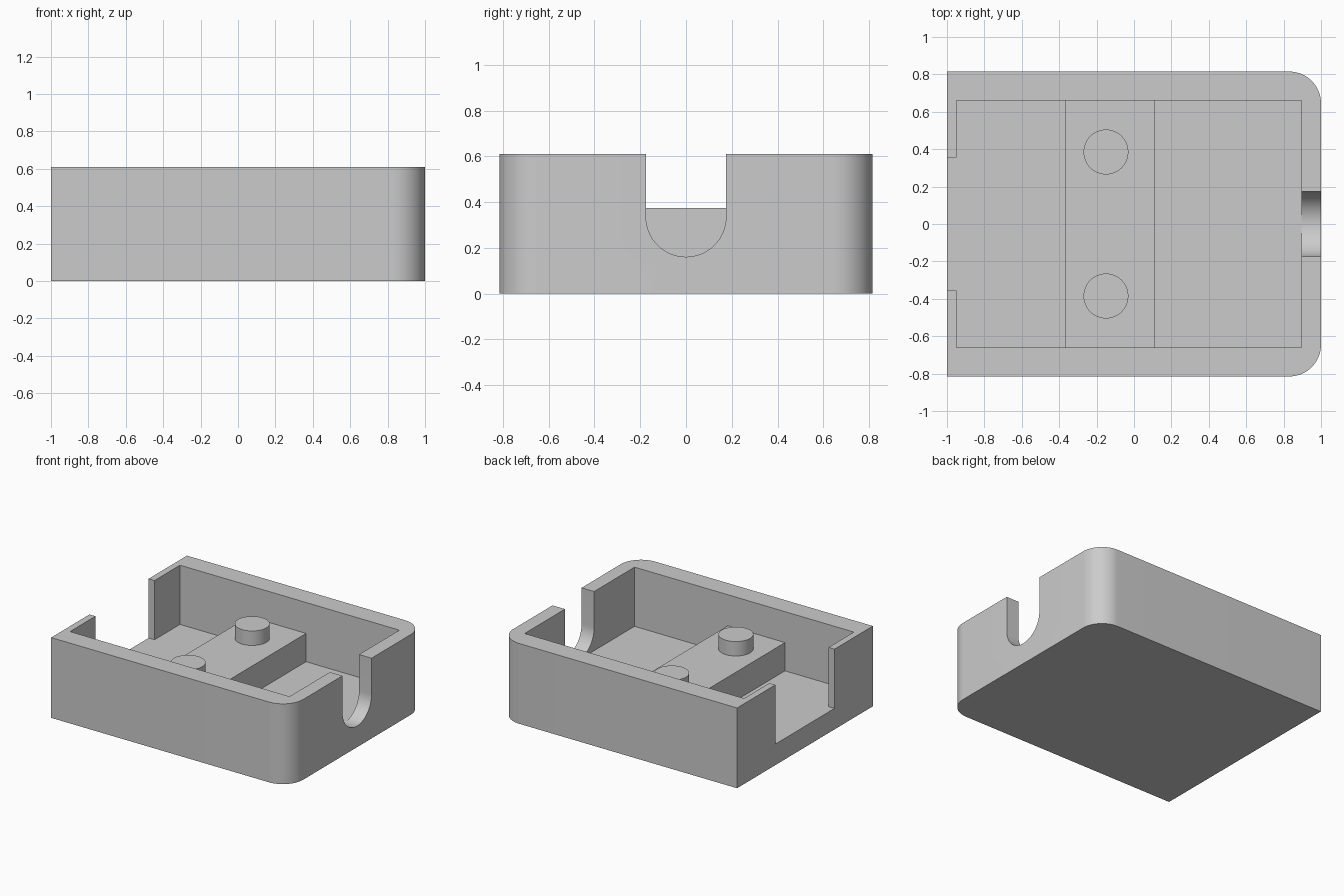
import bpy
import bmesh
from math import cos, sin, pi
from mathutils import Vector

cube = bpy.data.objects.get("Cube")
if cube:
    bpy.data.objects.remove(cube, do_unlink=True)

grey = bpy.data.materials.new("light grey plastic")
grey.use_nodes = True
colour = (0.6, 0.6, 0.6, 1)
grey.diffuse_color = colour
grey.node_tree.nodes["Principled BSDF"].inputs["Base Color"].default_value = colour

HALF_Y, TOP, FLOOR = 0.815, 0.61, 0.16
CORNER, NOTCH = 0.17, 0.175


def arc(cx, cy, r, start, end, steps):
    return [(cx + r * cos(start + (end - start) * i / steps),
             cy + r * sin(start + (end - start) * i / steps))
            for i in range(steps + 1)]


def prism(name, outline, low, high, axis="z"):
    """Extrude an outline: (x, y) along z, or (y, z) along x."""
    bm = bmesh.new()
    place = (lambda a, b: (a, b, low)) if axis == "z" else (lambda a, b: (low, a, b))
    face = bm.faces.new([bm.verts.new(place(a, b)) for a, b in outline])
    step = Vector((0, 0, high - low)) if axis == "z" else Vector((high - low, 0, 0))
    extruded = bmesh.ops.extrude_face_region(bm, geom=[face])["geom"]
    bmesh.ops.translate(bm, vec=step,
                        verts=[v for v in extruded if isinstance(v, bmesh.types.BMVert)])
    bmesh.ops.recalc_face_normals(bm, faces=bm.faces)
    mesh = bpy.data.meshes.new(name)
    bm.to_mesh(mesh)
    bm.free()
    mesh.materials.append(grey)
    obj = bpy.data.objects.new(name, mesh)
    bpy.context.collection.objects.link(obj)
    return obj


def activate(obj):
    bpy.ops.object.select_all(action="DESELECT")
    obj.select_set(True)
    bpy.context.view_layer.objects.active = obj


def cut(obj, cutter):
    cutter.hide_render = True
    mod = obj.modifiers.new("cut", "BOOLEAN")
    mod.operation = "DIFFERENCE"
    mod.solver = "EXACT"
    mod.object = cutter
    activate(obj)
    bpy.ops.object.modifier_apply(modifier=mod.name)
    bpy.data.objects.remove(cutter, do_unlink=True)


# Tray body: square corners on one end, rounded corners on the other
inset = HALF_Y - CORNER
body = prism("tray_body",
             [(-1, HALF_Y), (-1, -HALF_Y)]
             + arc(1 - CORNER, -inset, CORNER, -pi / 2, 0, 16)
             + arc(1 - CORNER, inset, CORNER, 0, pi / 2, 16),
             0, TOP)

# Cavity together with the wide opening in the square end
half = [(0.895, 0.66), (-0.95, 0.66), (-0.95, 0.355), (-1.1, 0.355)]
outline = half + [(x, -y) for x, y in reversed(half)]
cut(body, prism("cavity_cutter", outline, FLOOR, TOP + 0.2))

# U-shaped cable notch in the rounded end
notch = arc(0, FLOOR + 0.001 + NOTCH, NOTCH, pi, 2 * pi, 32)
notch += [(NOTCH, TOP + 0.2), (-NOTCH, TOP + 0.2)]
cut(body, prism("notch_cutter", notch, 0.8, 1.1, "x"))

# Raised platform across the floor, seated into the walls
platform = prism("platform",
                 [(-0.37, -0.67), (0.11, -0.67), (0.11, 0.67), (-0.37, 0.67)],
                 FLOOR - 0.02, 0.375)

# Two round pegs on the platform
pegs = [prism(name, arc(-0.15, y, 0.12, 0, 2 * pi, 48)[:-1], 0.36, 0.485)
        for name, y in (("front_peg", -0.385), ("back_peg", 0.385))]

for part in [body, platform] + pegs:
    activate(part)
    bpy.ops.object.shade_smooth_by_angle(angle=pi / 6)
